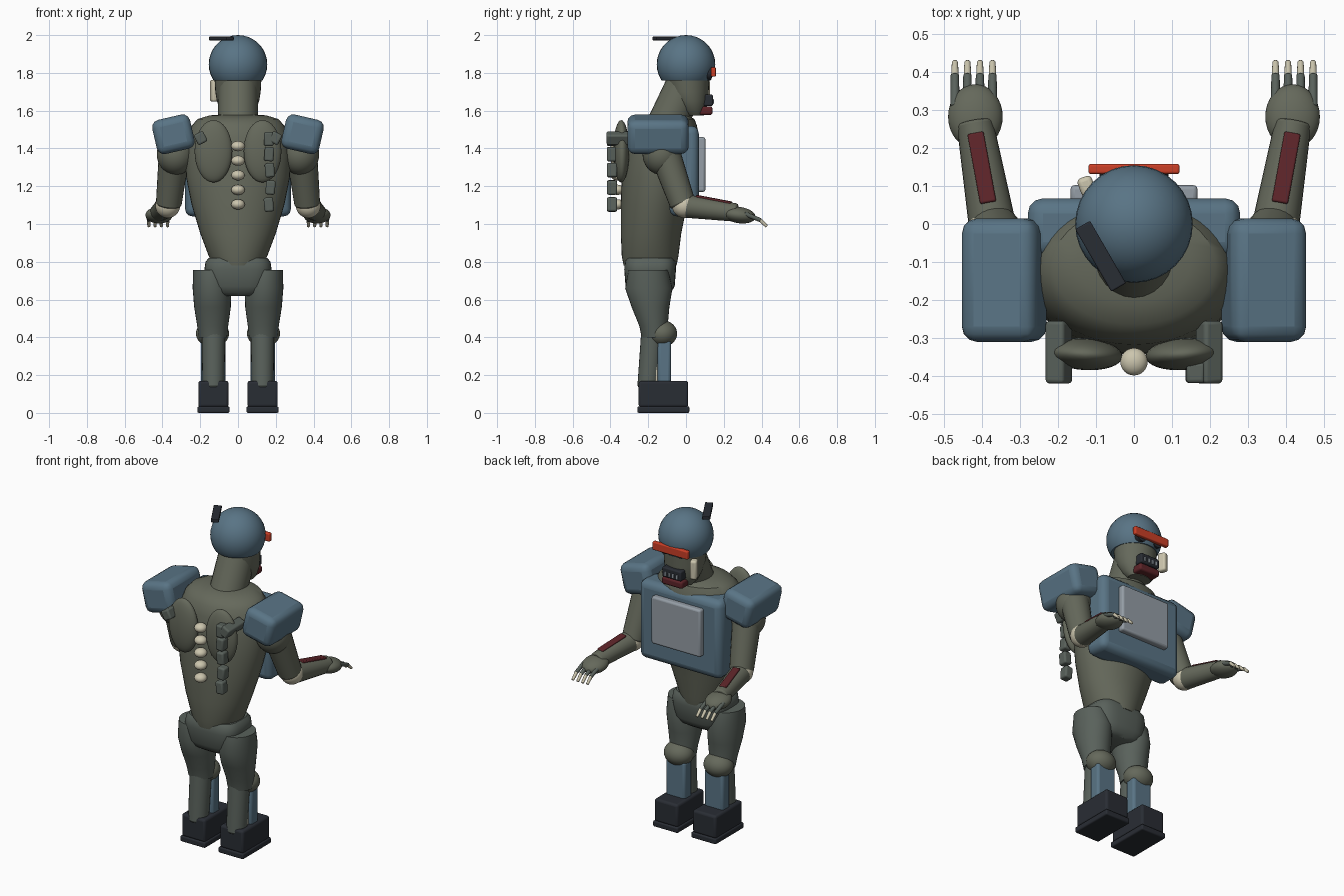
import bpy, bmesh
from math import cos, sin, pi, radians, copysign
from mathutils import Vector, Matrix, Euler


def material(name, rgb):
    m = bpy.data.materials.new(name)
    m.diffuse_color = (*rgb, 1)
    return m


BODY = material("body_green", (0.13, 0.14, 0.105))
LIMB = material("limb_grey", (0.10, 0.12, 0.105))
BLUE = material("armour_blue", (0.10, 0.175, 0.235))
DARK = material("dark", (0.022, 0.026, 0.034))
BONE = material("bone", (0.60, 0.56, 0.42))
RED = material("visor_red", (0.60, 0.05, 0.02))
MAROON = material("maroon", (0.11, 0.018, 0.022))
STEEL = material("steel", (0.30, 0.34, 0.38))


def finish(name, bm, mat, matrix=Matrix(), bevel=0, segs=3):
    bmesh.ops.recalc_face_normals(bm, faces=bm.faces)
    me = bpy.data.meshes.new(name)
    bm.to_mesh(me)
    bm.free()
    me.materials.append(mat)
    ob = bpy.data.objects.new(name, me)
    bpy.context.collection.objects.link(ob)
    ob.matrix_world = matrix
    if bevel:
        b = ob.modifiers.new("bevel", 'BEVEL')
        b.width, b.segments = bevel, segs
    bpy.context.view_layer.objects.active = ob
    ob.select_set(True)
    bpy.ops.object.shade_smooth_by_angle(angle=radians(35))
    ob.select_set(False)
    return ob


def box(name, loc, size, mat, rot=(0, 0, 0), bevel=0.01, segs=3):
    bm = bmesh.new()
    bmesh.ops.create_cube(bm, size=1)
    bmesh.ops.scale(bm, vec=size, verts=bm.verts)
    m = Matrix.Translation(loc) @ Euler([radians(a) for a in rot]).to_matrix().to_4x4()
    return finish(name, bm, mat, m, bevel, segs)


def ball(name, loc, radii, mat, rot=(0, 0, 0), cut=None):
    bm = bmesh.new()
    bmesh.ops.create_uvsphere(bm, u_segments=32, v_segments=18, radius=1)
    bmesh.ops.scale(bm, vec=radii, verts=bm.verts)
    if cut is not None:  # flat cut underneath
        g = bm.verts[:] + bm.edges[:] + bm.faces[:]
        r = bmesh.ops.bisect_plane(bm, geom=g, plane_co=(0, 0, cut), plane_no=(0, 0, -1), clear_outer=True)
        bmesh.ops.edgeloop_fill(bm, edges=[e for e in r['geom_cut'] if isinstance(e, bmesh.types.BMEdge)])
    m = Matrix.Translation(loc) @ Euler([radians(a) for a in rot]).to_matrix().to_4x4()
    return finish(name, bm, mat, m)


def rod(name, a, b, r1, r2, mat, bevel=0.0, n=24):
    a, b = Vector(a), Vector(b)
    d = b - a
    bm = bmesh.new()
    bmesh.ops.create_cone(bm, cap_ends=True, segments=n, radius1=r1, radius2=r2, depth=d.length)
    m = Matrix.Translation((a + b) / 2) @ d.to_track_quat('Z', 'Y').to_matrix().to_4x4()
    return finish(name, bm, mat, m, bevel, 2)


def loft(name, rings, mat, n=32, p=1.0):
    """Rings are (z, x, y, rx, ry); p below 1 makes the section squarer."""
    bm = bmesh.new()
    loops = []
    for z, x, y, rx, ry in rings:
        loop = []
        for i in range(n):
            c, s = cos(2 * pi * i / n), sin(2 * pi * i / n)
            loop.append(bm.verts.new((x + rx * copysign(abs(c) ** p, c), y + ry * copysign(abs(s) ** p, s), z)))
        loops.append(loop)
    for l, u in zip(loops, loops[1:]):
        for i in range(n):
            j = (i + 1) % n
            bm.faces.new((l[i], l[j], u[j], u[i]))
    bm.faces.new(loops[0])
    bm.faces.new(loops[-1])
    return finish(name, bm, mat)


# torso, pelvis and neck
loft("torso", [(0.78, 0, -0.19, 0.13, 0.14), (0.83, 0, -0.19, 0.155, 0.15), (0.95, 0, -0.185, 0.20, 0.16),
               (1.1, 0, -0.17, 0.245, 0.175), (1.25, 0, -0.15, 0.275, 0.19), (1.36, 0, -0.135, 0.28, 0.195),
               (1.46, 0, -0.125, 0.268, 0.193), (1.52, 0, -0.12, 0.245, 0.178), (1.555, 0, -0.11, 0.215, 0.155),
               (1.575, 0, -0.1, 0.15, 0.11), (1.58, 0, -0.1, 0.08, 0.06)], BODY, 40)
loft("pelvis", [(0.62, 0, -0.19, 0.10, 0.09), (0.635, 0, -0.19, 0.135, 0.11), (0.67, 0, -0.19, 0.16, 0.13),
                (0.76, 0, -0.19, 0.178, 0.137), (0.80, 0, -0.19, 0.172, 0.135), (0.82, 0, -0.19, 0.155, 0.122)],
     LIMB, 32, 0.6)
rod("neck", (0, -0.10, 1.53), (0, 0.0, 1.74), 0.105, 0.105, BODY)

# head
loft("face", [(1.575, 0, 0.045, 0.07, 0.05), (1.60, 0, 0.035, 0.092, 0.07), (1.65, 0, 0.022, 0.112, 0.095),
              (1.70, 0, 0.012, 0.12, 0.108), (1.80, 0, 0.01, 0.126, 0.115)], BODY)
ball("helmet", (0, 0, 1.845), (0.155, 0.155, 0.155), BLUE, cut=-0.085)
box("helmet_fin", (-0.088, -0.085, 1.982), (0.045, 0.19, 0.02), DARK, (0, 0, 30), 0.004)
box("visor", (0, 0.145, 1.805), (0.24, 0.026, 0.05), RED, bevel=0.006)
for s in (-1, 1):
    rod("eye_socket", (s * 0.055, 0.07, 1.80), (s * 0.055, 0.136, 1.80), 0.036, 0.036, DARK)
box("cheek_plate", (-0.125, 0.10, 1.705), (0.04, 0.05, 0.115), BONE, (0, 0, 20), 0.012)
box("mouth_grille", (0, 0.115, 1.655), (0.13, 0.055, 0.06), DARK, bevel=0.008)
for i in range(4):
    box("tooth", (-0.039 + i * 0.026, 0.142, 1.648), (0.012, 0.01, 0.026), STEEL, bevel=0.002)
box("lower_jaw", (0, 0.105, 1.60), (0.14, 0.07, 0.045), MAROON, bevel=0.012)

# chest
box("chest_plate", (0, -0.01, 1.28), (0.56, 0.155, 0.48), BLUE, bevel=0.04, segs=3)
box("chest_panel", (0, 0.08, 1.315), (0.335, 0.045, 0.29), STEEL, bevel=0.012)

# spine and cable of block links down the back
for i in range(5):
    ball("vertebra", (0, -0.363, 1.412 - i * 0.077), (0.036, 0.036, 0.027), BONE)
for x, z, tilt in ((0.163, 1.45, 0), (0.165, 1.37, 4), (0.168, 1.285, -4), (0.172, 1.193, 5), (0.163, 1.103, -5)):
    box("cable_link", (x, -0.392, z), (0.05, 0.055, 0.075), LIMB, (0, tilt, 0), 0.01)

for s in (-1, 1):
    # back
    ball("shoulder_blade", (s * 0.13, -0.343, 1.385), (0.10, 0.042, 0.165), BODY, (0, 0, -s * -4))
    box("back_strap", (s * 0.198, -0.338, 1.455), (0.055, 0.165, 0.06), LIMB, (0, s * 28, 0), 0.01)
    # arm
    box("shoulder_pad", (s * 0.342, -0.148, 1.475), (0.205, 0.325, 0.185), BLUE, (0, s * 13, 0), 0.04)
    ball("shoulder_joint", (s * 0.33, -0.13, 1.37), (0.10, 0.10, 0.11), BODY)
    rod("upper_arm", (s * 0.335, -0.12, 1.40), (s * 0.367, -0.015, 1.10), 0.083, 0.068, BODY, 0.012)
    ball("elbow", (s * 0.372, -0.008, 1.098), (0.066, 0.066, 0.066), BONE)
    rod("forearm", (s * 0.374, 0.0, 1.095), (s * 0.42, 0.27, 1.06), 0.062, 0.048, BODY, 0.008)
    a, b = Vector((s * 0.384, 0.055, 1.143)), Vector((s * 0.418, 0.24, 1.108))
    plate = box("forearm_plate", (0, 0, 0), (0.043, 0.022, 0.19), MAROON, bevel=0.005)
    plate.matrix_world = Matrix.Translation((a + b) / 2) @ (b - a).to_track_quat('Z', 'Y').to_matrix().to_4x4()
    ball("hand", (s * 0.418, 0.283, 1.047), (0.072, 0.086, 0.043), BODY, (-8, 0, 0))
    for i in range(4):
        x = s * (0.373 + i * 0.033)
        rod("finger", (x, 0.31, 1.055), (x, 0.395, 1.02), 0.012, 0.011, LIMB, 0.003, 12)
        rod("fingertip", (x, 0.39, 1.023), (x, 0.428, 0.987), 0.010, 0.008, BONE, 0.003, 12)
    # leg
    loft("thigh", [(0.40, s * 0.133, -0.165, 0.075, 0.07), (0.46, s * 0.134, -0.172, 0.082, 0.075),
                   (0.56, s * 0.135, -0.188, 0.097, 0.100), (0.66, s * 0.138, -0.197, 0.102, 0.125),
                   (0.757, s * 0.14, -0.20, 0.098, 0.105)], LIMB)
    ball("knee", (s * 0.135, -0.125, 0.42), (0.088, 0.078, 0.07), BODY)
    rod("shin", (s * 0.13, -0.20, 0.13), (s * 0.13, -0.175, 0.43), 0.058, 0.062, LIMB, 0.012)
    box("shin_plate", (s * 0.13, -0.115, 0.265), (0.13, 0.07, 0.25), BLUE, bevel=0.015)
    rod("shin_piston", (s * 0.165, -0.158, 0.14), (s * 0.165, -0.158, 0.40), 0.013, 0.013, BONE, n=12)
    box("boot", (s * 0.13, -0.12, 0.10), (0.16, 0.262, 0.14), DARK, bevel=0.014)
    box("sole", (s * 0.13, -0.12, 0.0175), (0.17, 0.275, 0.035), DARK, bevel=0.008)
